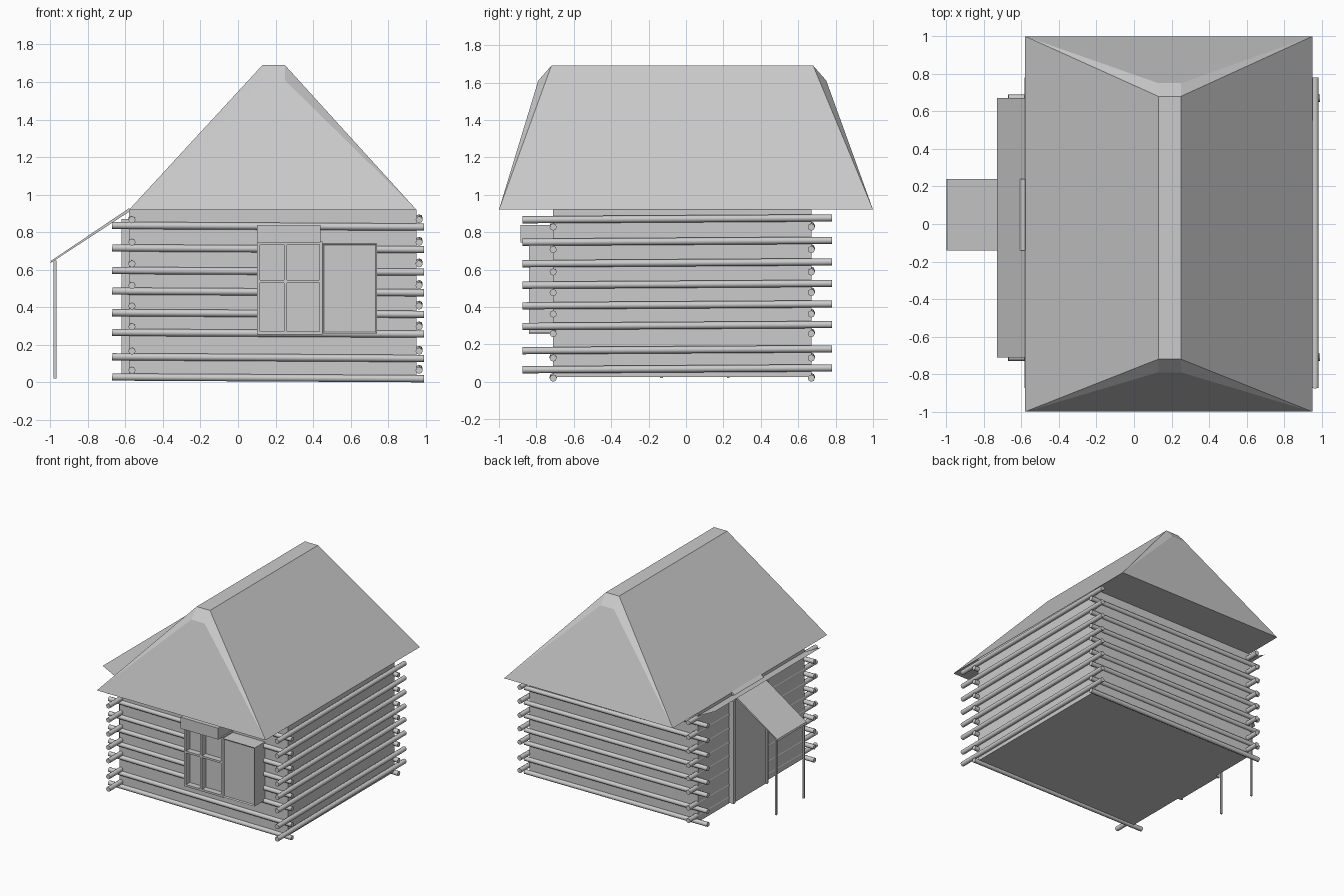
import bpy, bmesh, math
from mathutils import Vector

if "Cube" in bpy.data.objects:
    bpy.data.objects.remove(bpy.data.objects["Cube"])


def mesh_object(name, verts, faces):
    me = bpy.data.meshes.new(name)
    me.from_pydata(verts, [], faces)
    bm = bmesh.new()
    bm.from_mesh(me)
    bmesh.ops.recalc_face_normals(bm, faces=bm.faces)
    bm.to_mesh(me)
    bm.free()
    ob = bpy.data.objects.new(name, me)
    bpy.context.collection.objects.link(ob)
    return ob


def box(name, x0, x1, y0, y1, z0, z1):
    v = [(x, y, z) for x in (x0, x1) for y in (y0, y1) for z in (z0, z1)]
    f = [(0, 1, 3, 2), (4, 6, 7, 5), (0, 4, 5, 1), (2, 3, 7, 6), (0, 2, 6, 4), (1, 5, 7, 3)]
    return mesh_object(name, v, f)


def log(name, a, b, r=0.019):
    a, b = Vector(a), Vector(b)
    bpy.ops.mesh.primitive_cylinder_add(vertices=8, radius=r, depth=(b - a).length,
                                        location=(a + b) / 2)
    ob = bpy.context.object
    ob.name = name
    ob.rotation_euler = (b - a).to_track_quat('Z', 'Y').to_euler()
    bpy.ops.object.shade_smooth_by_angle(angle=math.radians(50))
    return ob


# Walls
box("walls", -0.58, 0.95, -0.71, 0.67, 0.025, 0.92)

# Logs: front and back rows, then the left and right rows between them
for i, z in enumerate((0.022, 0.13, 0.26, 0.365, 0.48, 0.59, 0.71, 0.83)):
    for side, y in (("front", -0.71), ("back", 0.67)):
        log(f"{side}_log_{i}", (-0.67, y, z + 0.006), (0.99, y, z - 0.003))
for i, z in enumerate((0.068, 0.17, 0.30, 0.41, 0.52, 0.635, 0.75, 0.87)):
    for side, x in (("left", -0.565), ("right", 0.965)):
        log(f"{side}_log_{i}", (x, -0.875, z - 0.004), (x, 0.78, z + 0.006))

# Hipped roof with a narrow flat ridge and chamfered ridge ends
ends = [(-1, 0.92), (-0.79, 1.61), (-0.72, 1.69), (0.68, 1.69), (0.75, 1.61), (1, 0.92)]
left = [(-0.58 if z < 1 else 0.13, y, z) for y, z in ends]
right = [(0.95 if z < 1 else 0.25, y, z) for y, z in ends]
faces = [(i, (i + 1) % 6, (i + 1) % 6 + 6, i + 6) for i in range(6)]
for o in (0, 6):
    faces += [(o, o + 1, o + 2), (o, o + 2, o + 3, o + 5), (o + 3, o + 4, o + 5)]
mesh_object("roof", left + right, faces)

# Upturned strip along the left eave
mesh_object("eave_strip",
            [(-0.73, -0.71, 0.97), (-0.73, 0.67, 0.97), (-0.57, 0.67, 0.89), (-0.57, -0.71, 0.89)],
            [(0, 1, 2, 3)])

# Door on the left wall, with a raised frame
box("door", -0.61, -0.57, -0.18, 0.27, 0.03, 0.87)
for n, y in (("front", -0.18), ("back", 0.25)):
    box(f"door_jamb_{n}", -0.622, -0.57, y, y + 0.02, 0.03, 0.87)

# Porch awning and posts
prof = [(-1.0, 0.635), (-0.995, 0.648), (-0.58, 0.928), (-0.575, 0.912)]
v = [(x, y, z) for y in (-0.14, 0.24) for x, z in prof]
mesh_object("porch_awning", v, [(0, 1, 2, 3), (4, 5, 6, 7)] +
            [(i, (i + 1) % 4, (i + 1) % 4 + 4, i + 4) for i in range(4)])
for n, y in (("front", -0.138), ("back", 0.218)):
    box(f"porch_post_{n}", -0.982, -0.968, y, y + 0.014, 0.02, 0.65)

# Window: recessed glass, frame bars and header
box("window_glass", 0.11, 0.44, -0.79, -0.70, 0.26, 0.745)
for i, x in enumerate((0.10, 0.245, 0.435)):
    box(f"window_upright_{i}", x, x + 0.016, -0.84, -0.70, 0.255, 0.75)
for i, z in enumerate((0.255, 0.53, 0.735)):
    box(f"window_bar_{i}", 0.10, 0.45, -0.838, -0.70, z, z + 0.016)
box("window_header", 0.10, 0.44, -0.885, -0.70, 0.745, 0.838)

# Shutter box with an inset front panel
sh = box("shutter", 0.45, 0.74, -0.84, -0.70, 0.26, 0.74)
bm = bmesh.new()
bm.from_mesh(sh.data)
bm.faces.ensure_lookup_table()
front = [f for f in bm.faces if f.calc_center_median().y < -0.83]
bmesh.ops.inset_region(bm, faces=front, thickness=0.012, depth=-0.008)
bm.to_mesh(sh.data)
bm.free()
